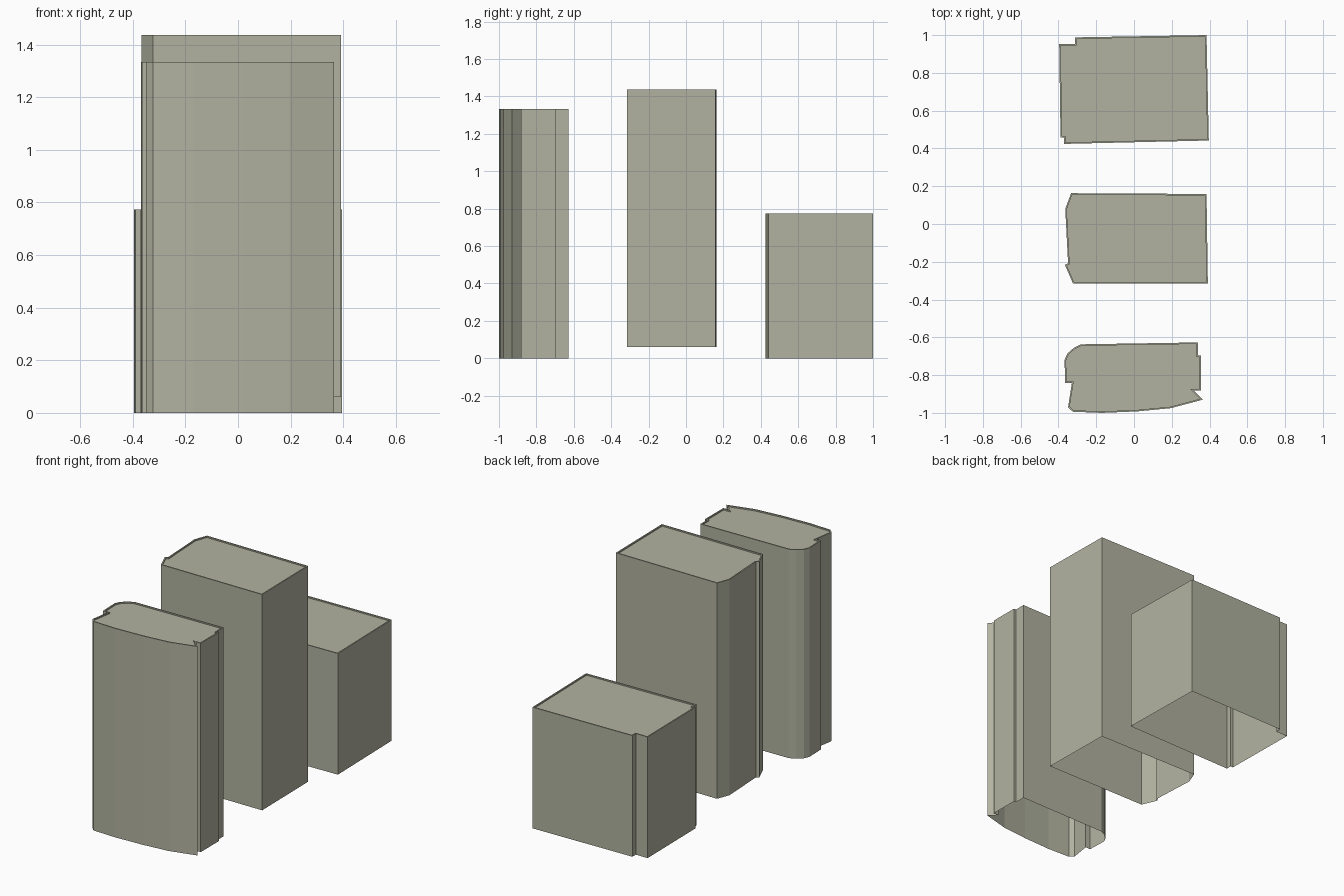
import bpy, bmesh
from mathutils import Vector

if "Cube" in bpy.data.objects:
    bpy.data.objects.remove(bpy.data.objects["Cube"])

RIM = 0.008    # parapet width
DROP = 0.008   # depth of the roof below the parapet

stone = bpy.data.materials.new("olive_grey")
stone.diffuse_color = (0.445, 0.45, 0.355, 1.0)
stone.use_nodes = True
stone.node_tree.nodes["Principled BSDF"].inputs["Base Color"].default_value = stone.diffuse_color


def tower(name, outline, z0, z1):
    """Open-bottomed wall shell with a slightly sunken roof."""
    bm = bmesh.new()
    low = [bm.verts.new((x, y, z0)) for x, y in outline]
    high = [bm.verts.new((x, y, z1)) for x, y in outline]
    n = len(outline)
    for i in range(n):
        j = (i + 1) % n
        bm.faces.new((low[i], high[i], high[j], low[j]))
    roof = bm.faces.new(high[::-1])
    roof.normal_update()
    bmesh.ops.inset_region(bm, faces=[roof], thickness=RIM, use_even_offset=True)
    # sink the roof inside the parapet
    ret = bmesh.ops.extrude_face_region(bm, geom=[roof])
    verts = [g for g in ret["geom"] if isinstance(g, bmesh.types.BMVert)]
    bmesh.ops.translate(bm, vec=Vector((0, 0, -DROP)), verts=verts)
    if roof.is_valid:
        bmesh.ops.delete(bm, geom=[roof], context='FACES_ONLY')
    bm.normal_update()
    me = bpy.data.meshes.new(name)
    bm.to_mesh(me)
    bm.free()
    me.materials.append(stone)
    ob = bpy.data.objects.new(name, me)
    bpy.context.collection.objects.link(ob)
    return ob


# front building: rounded corners and side notches (outlines run clockwise)
tower("front_building", [
    (-0.28, -0.637), (0.338, -0.627), (0.338, -0.697), (0.354, -0.697),
    (0.354, -0.882), (0.318, -0.882), (0.365, -0.93), (0.195, -0.975),
    (0.02, -0.992), (-0.17, -1.0), (-0.324, -0.994), (-0.349, -0.97),
    (-0.329, -0.842), (-0.364, -0.842), (-0.368, -0.72), (-0.352, -0.685),
    (-0.318, -0.655)], 0.0, 1.333)

# middle building: tallest, raised base, chamfered left side
tower("middle_building", [
    (-0.333, 0.163), (0.384, 0.159), (0.391, -0.315), (-0.323, -0.315),
    (-0.366, -0.216), (-0.349, -0.208), (-0.364, 0.08)], 0.06, 1.437)

# back building: lowest, with corner notches
tower("back_building", [
    (-0.396, 0.953), (-0.313, 0.953), (-0.313, 0.988), (0.384, 1.0),
    (0.396, 0.442), (-0.371, 0.424), (-0.371, 0.458), (-0.389, 0.458)],
    0.0, 0.773)
